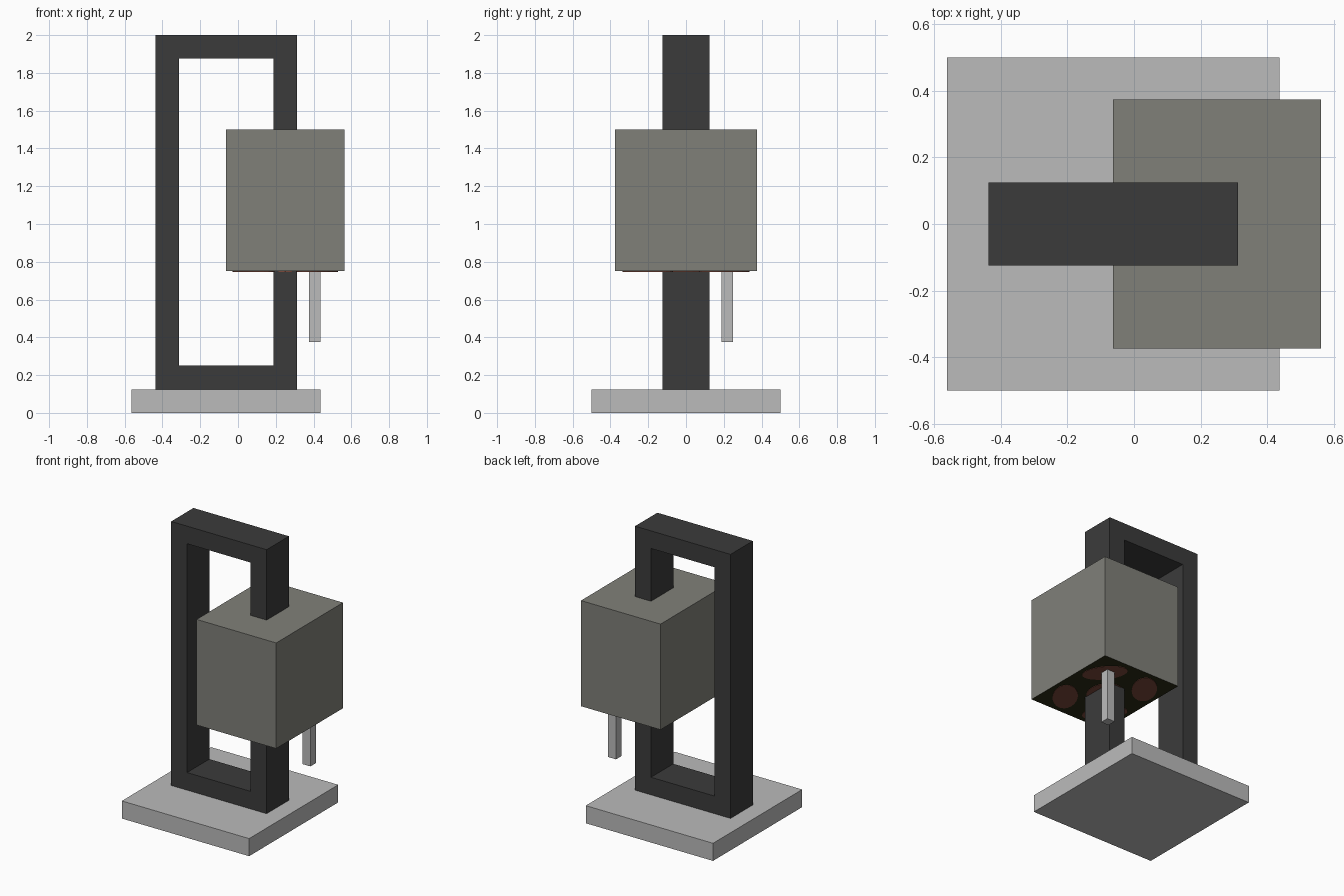
import bpy
import bmesh
import math

cube = bpy.data.objects.get("Cube")
if cube:
    bpy.data.objects.remove(cube, do_unlink=True)


def srgb(c):
    c /= 255
    return c / 12.92 if c <= 0.04045 else ((c + 0.055) / 1.055) ** 2.4


def material(name, r, g, b):
    color = (srgb(r), srgb(g), srgb(b), 1)
    m = bpy.data.materials.new(name)
    m.diffuse_color = color
    m.use_nodes = True
    m.node_tree.nodes["Principled BSDF"].inputs["Base Color"].default_value = color
    return m


LIGHT = material("light grey", 187, 187, 187)
DARK = material("charcoal", 59, 59, 59)
STONE = material("warm grey", 128, 128, 121)
UNDER = material("dark olive", 42, 42, 20)
BROWN = material("brown", 122, 72, 58)


def finish(name, bm, *mats):
    bmesh.ops.recalc_face_normals(bm, faces=bm.faces)
    mesh = bpy.data.meshes.new(name)
    bm.to_mesh(mesh)
    bm.free()
    for m in mats:
        mesh.materials.append(m)
    ob = bpy.data.objects.new(name, mesh)
    bpy.context.collection.objects.link(ob)
    return ob


def box(name, lo, hi, *mats):
    bm = bmesh.new()
    bmesh.ops.create_cube(bm, size=1)
    for v in bm.verts:
        v.co = [(a + b) / 2 + c * (b - a) for a, b, c in zip(lo, hi, v.co)]
    return finish(name, bm, *mats)


# Base slab
box("base", (-0.5625, -0.5, 0), (0.4375, 0.5, 0.125), LIGHT)

# Upright rectangular frame: outer and inner rings joined, then given depth
bm = bmesh.new()


def ring(x0, x1, z0, z1):
    return [bm.verts.new((x, -0.125, z)) for x, z in ((x0, z0), (x1, z0), (x1, z1), (x0, z1))]


outer = ring(-0.4375, 0.3125, 0.125, 2.0)
inner = ring(-0.3125, 0.1875, 0.25, 1.875)
for i in range(4):
    j = (i + 1) % 4
    bm.faces.new((outer[i], outer[j], inner[j], inner[i]))
result = bmesh.ops.extrude_face_region(bm, geom=bm.faces[:])
moved = [g for g in result["geom"] if isinstance(g, bmesh.types.BMVert)]
bmesh.ops.translate(bm, verts=moved, vec=(0, 0.25, 0))
finish("frame", bm, DARK)

# Block threaded on the frame, with a dark underside
LO, HI = (-0.0625, -0.375, 0.75), (0.5625, 0.375, 1.5)
block = box("block", LO, HI, STONE, UNDER)
for p in block.data.polygons:
    p.material_index = 1 if p.normal.z < -0.5 else 0

# Round patches on the underside: one in the middle, four ovals at the corners
CX, W, D = 0.25, 0.625, 0.75
bm = bmesh.new()


def patch(cx, cy, along, across, angle, sides=24):
    """Thin oval plate; centre and radii are fractions of the block's width and depth."""
    rows = []
    for z in (0.752, 0.747):
        row = []
        for k in range(sides):
            t = 2 * math.pi * k / sides
            a, b = along * math.cos(t), across * math.sin(t)
            u = cx + a * math.cos(angle) - b * math.sin(angle)
            v = cy + a * math.sin(angle) + b * math.cos(angle)
            row.append(bm.verts.new((CX + u * W, v * D, z)))
        rows.append(row)
        bm.faces.new(row)
    for k in range(sides):
        n = (k + 1) % sides
        bm.faces.new((rows[0][k], rows[0][n], rows[1][n], rows[1][k]))


patch(0, 0, 0.178, 0.178, 0)
for sx in (-1, 1):
    for sy in (-1, 1):
        patch(0.27 * sx, 0.27 * sy, 0.22, 0.123, -sx * sy * math.pi / 4)
finish("underside_patches", bm, BROWN)

# Rod hanging from the block
box("hanging_rod", (0.375, 0.1875, 0.375), (0.4375, 0.25, 0.76), LIGHT)
